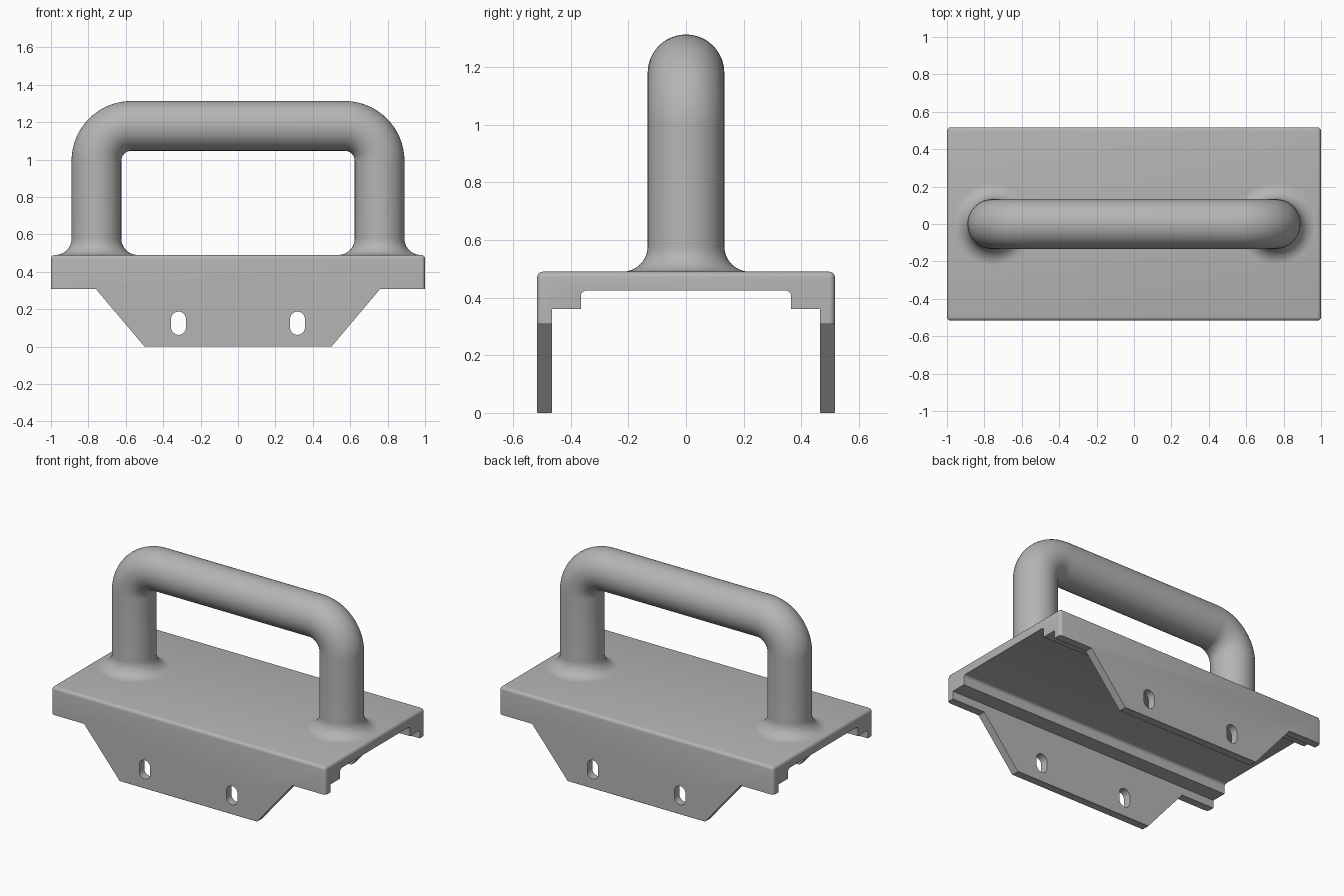
import bpy, bmesh, math
from mathutils import Vector

cube = bpy.data.objects.get("Cube")
if cube:
    bpy.data.objects.remove(cube, do_unlink=True)

GREY = (0.46, 0.46, 0.46, 1)
metal = bpy.data.materials.new("plain_grey")
metal.use_nodes = True
metal.diffuse_color = GREY
metal.node_tree.nodes["Principled BSDF"].inputs["Base Color"].default_value = GREY


def add_object(name, bm):
    bmesh.ops.recalc_face_normals(bm, faces=bm.faces)
    mesh = bpy.data.meshes.new(name)
    bm.to_mesh(mesh)
    bm.free()
    mesh.materials.append(metal)
    obj = bpy.data.objects.new(name, mesh)
    bpy.context.collection.objects.link(obj)
    return obj


def extrude_outline(points, step):
    """Solid made by sweeping a closed outline along a vector."""
    bm = bmesh.new()
    face = bm.faces.new([bm.verts.new(p) for p in points])
    grown = bmesh.ops.extrude_face_region(bm, geom=[face])
    moved = [v for v in grown["geom"] if isinstance(v, bmesh.types.BMVert)]
    bmesh.ops.translate(bm, verts=moved, vec=step)
    bmesh.ops.recalc_face_normals(bm, faces=bm.faces)
    return bm


def bevel_where(bm, rule, size, segments):
    edges = [e for e in bm.edges if rule(e.verts[0].co, e.verts[1].co)]
    bmesh.ops.bevel(bm, geom=edges, offset=size, segments=segments,
                    profile=0.5, affect='EDGES', clamp_overlap=True)


def make_active(obj):
    bpy.ops.object.select_all(action='DESELECT')
    obj.select_set(True)
    bpy.context.view_layer.objects.active = obj


def smooth(obj):
    make_active(obj)
    bpy.ops.object.shade_smooth_by_angle(angle=math.radians(32))


# Channel body: stepped cross-section extruded along its length
HALF_L, HALF_W, TOP = 1.0, 0.517, 0.49
half = [(HALF_W, TOP), (HALF_W, 0), (0.465, 0), (0.465, 0.36),
        (0.365, 0.36), (0.365, 0.425)]
section = half + [(-y, z) for y, z in reversed(half)]
bm = extrude_outline([(-HALF_L, y, z) for y, z in section], (2 * HALF_L, 0, 0))


def along(a, b):
    return abs(a.x - b.x) > 1


def outer_edge(a, b):
    rim = min(a.z, b.z) > TOP - 0.001
    corner = abs(a.z - b.z) > 0.4 and min(abs(a.y), abs(b.y)) > HALF_W - 0.001
    return rim or corner


bevel_where(bm, outer_edge, 0.02, 4)
bevel_where(bm, lambda a, b: along(a, b) and abs(a.z - 0.425) < 0.001
            and abs(b.z - 0.425) < 0.001, 0.02, 4)
bevel_where(bm, lambda a, b: along(a, b) and max(a.z, b.z) < 0.001, 0.009, 1)
body = add_object("channel_body", bm)

# Cutters: sloping skirt ends and upright slots
cutters = []
for side in (-1, 1):
    wedge = [(0.76, 0.308), (1.2, 0.308), (1.2, -0.2), (0.5 - 0.169, -0.2)]
    slot = []
    for i in range(24):
        a = (i + 0.5) * math.tau / 24
        lift = 0.022 if math.sin(a) > 0 else -0.022
        slot.append((0.318 + 0.04 * math.cos(a), 0.125 + lift + 0.04 * math.sin(a)))
    for name, outline in (("skirt_end_cutter", wedge), ("slot_cutter", slot)):
        points = [(side * x, -1, z) for x, z in outline]
        cutters.append(add_object(name, extrude_outline(points, (0, 2, 0))))

make_active(body)
for cutter in cutters:
    cutter.hide_render = True
    cut = body.modifiers.new("cut", 'BOOLEAN')
    cut.operation, cut.solver, cut.object = 'DIFFERENCE', 'EXACT', cutter
    bpy.ops.object.modifier_apply(modifier=cut.name)
for cutter in cutters:
    bpy.data.objects.remove(cutter, do_unlink=True)
smooth(body)

# Handle: round bar swept up, across and down, with flared feet
TUBE, LEG_X, BAR_Z, BEND, FLARE = 0.133, 0.757, 1.18, 0.187, 0.088
rings = [(LEG_X, TOP - 0.01, 0, TUBE + FLARE)]
for i in range(13):
    a = i / 12 * math.pi / 2
    rings.append((LEG_X, TOP + FLARE * (1 - math.cos(a)), 0,
                  TUBE + FLARE * (1 - math.sin(a))))
for i in range(17):
    a = i / 16 * math.pi / 2
    rings.append((LEG_X - BEND + BEND * math.cos(a),
                  BAR_Z - BEND + BEND * math.sin(a), a, TUBE))
rings += [(-x, z, math.pi - a, r) for x, z, a, r in reversed(rings)]

SIDES = 48
bm = bmesh.new()
loops = []
for x, z, tilt, radius in rings:
    out = Vector((math.cos(tilt), 0, math.sin(tilt)))
    loop = []
    for k in range(SIDES):
        t = k * math.tau / SIDES
        offset = out * math.cos(t) + Vector((0, math.sin(t), 0))
        loop.append(bm.verts.new(Vector((x, 0, z)) + offset * radius))
    loops.append(loop)
for low, high in zip(loops, loops[1:]):
    for k in range(SIDES):
        n = (k + 1) % SIDES
        bm.faces.new((low[k], low[n], high[n], high[k]))
bm.faces.new(loops[0])
bm.faces.new(loops[-1])
smooth(add_object("handle", bm))
